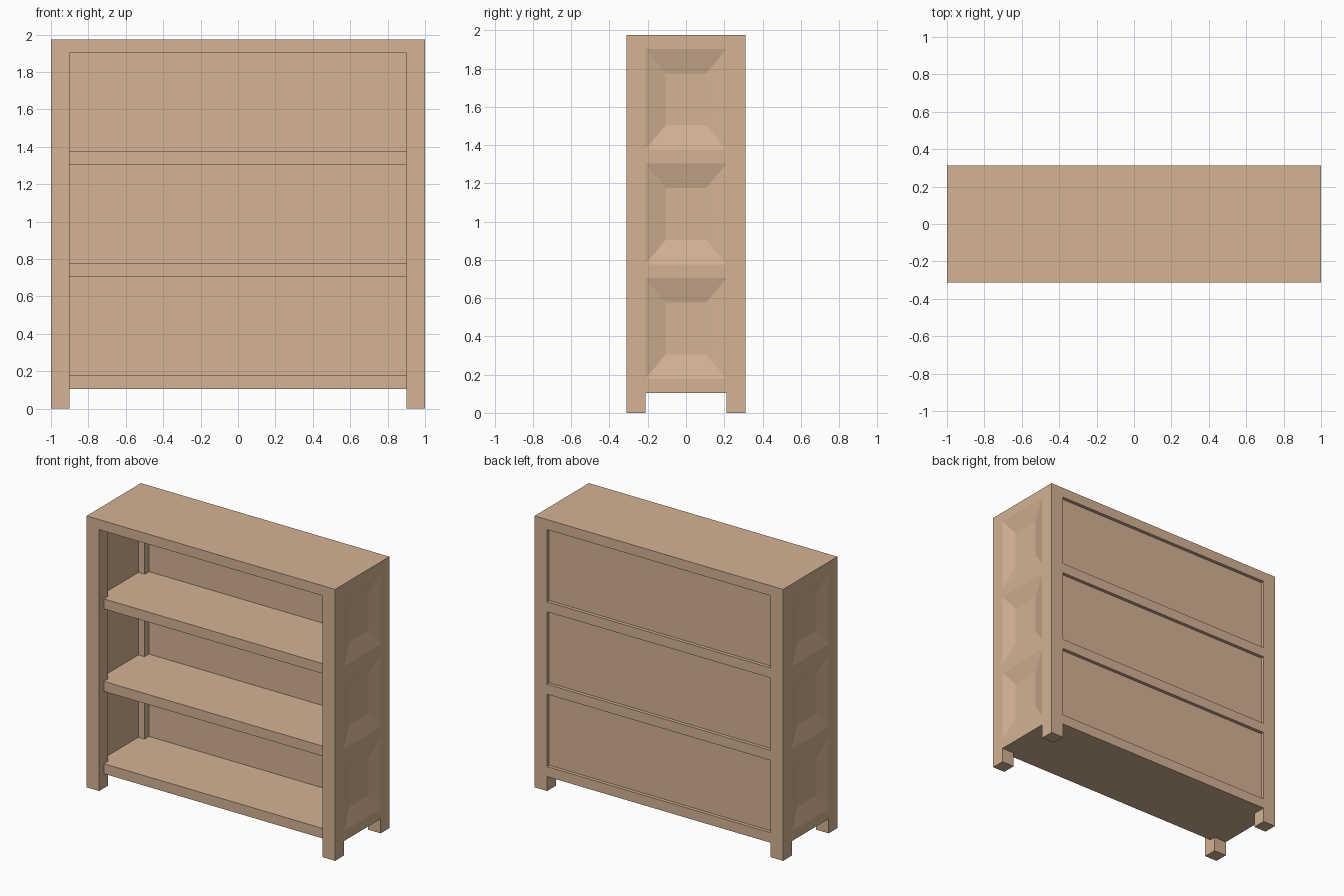
import bpy, bmesh

if "Cube" in bpy.data.objects:
    bpy.data.objects.remove(bpy.data.objects["Cube"])

wood = bpy.data.materials.new("wood")
wood.diffuse_color = (0.66, 0.45, 0.30, 1)
wood.use_nodes = True
wood.node_tree.nodes["Principled BSDF"].inputs["Base Color"].default_value = wood.diffuse_color

X, Y, H = 1.0, 0.312, 1.975      # half width, half depth, height
P = 0.10                         # post thickness
IX, IY = X - P, Y - P            # inner edges of the posts
T = 0.073                        # board thickness
SHELVES = (0.105, 0.704, 1.304)  # undersides of the shelves
TOP = H - T                      # underside of the top board


def finish(name, bm):
    bmesh.ops.recalc_face_normals(bm, faces=bm.faces)
    me = bpy.data.meshes.new(name)
    bm.to_mesh(me)
    bm.free()
    me.materials.append(wood)
    ob = bpy.data.objects.new(name, me)
    bpy.context.collection.objects.link(ob)
    return ob


def box(name, x0, x1, y0, y1, z0, z1):
    bm = bmesh.new()
    bmesh.ops.create_cube(bm, size=1)
    for v in bm.verts:
        v.co = (x1 if v.co.x > 0 else x0,
                y1 if v.co.y > 0 else y0,
                z1 if v.co.z > 0 else z0)
    return finish(name, bm)


def prism(name, outline, z0, z1):
    bm = bmesh.new()
    face = bm.faces.new([bm.verts.new((x, y, z0)) for x, y in outline])
    up = bmesh.ops.extrude_face_region(bm, geom=[face])["geom"]
    bmesh.ops.translate(bm, vec=(0, 0, z1 - z0),
                        verts=[g for g in up if isinstance(g, bmesh.types.BMVert)])
    return finish(name, bm)


def dished_panel(name, side, z0, z1):
    # flat inside, outside sinks along four slopes to a flat centre
    bm = bmesh.new()
    bmesh.ops.create_cube(bm, size=1)
    for v in bm.verts:
        v.co = (side * (X if v.co.x > 0 else X - 0.05),
                IY if v.co.y > 0 else -IY,
                z1 if v.co.z > 0 else z0)
    outer = max(bm.faces, key=lambda f: side * f.calc_center_median().x)
    bmesh.ops.inset_individual(bm, faces=[outer], thickness=0.1)
    for v in outer.verts:
        v.co.x = side * (X - 0.03)
        v.co.y = 0.107 if v.co.y > 0 else -0.107
        v.co.z = z1 - 0.127 if v.co.z > (z0 + z1) / 2 else z0 + 0.127
    return finish(name, bm)


# Corner posts
for sx, xn in ((-1, "left"), (1, "right")):
    for sy, yn in ((-1, "front"), (1, "back")):
        xs, ys = sorted((sx * IX, sx * X)), sorted((sy * IY, sy * Y))
        box(f"{yn}_{xn}_post", *xs, *ys, 0, TOP)

# Top board
box("top_board", -X, X, -Y, Y, TOP, H)

# Shelves notched around the posts, with a front edge set back
front = -Y + 0.055
outline = [(-IX, front), (IX, front), (IX, -IY), (X, -IY), (X, IY), (IX, IY),
           (IX, Y), (-IX, Y), (-IX, IY), (-X, IY), (-X, -IY), (-IX, -IY)]
for i, z in enumerate(SHELVES):
    prism(f"shelf_{i + 1}", outline, z, z + T)
    z0, z1 = z + T, (SHELVES + (TOP,))[i + 1]
    # Back panel and side panels of each bay
    box(f"back_panel_{i + 1}", -IX, IX, Y - 0.05, Y - 0.025, z0, z1)
    dished_panel(f"left_panel_{i + 1}", -1, z0, z1)
    dished_panel(f"right_panel_{i + 1}", 1, z0, z1)
